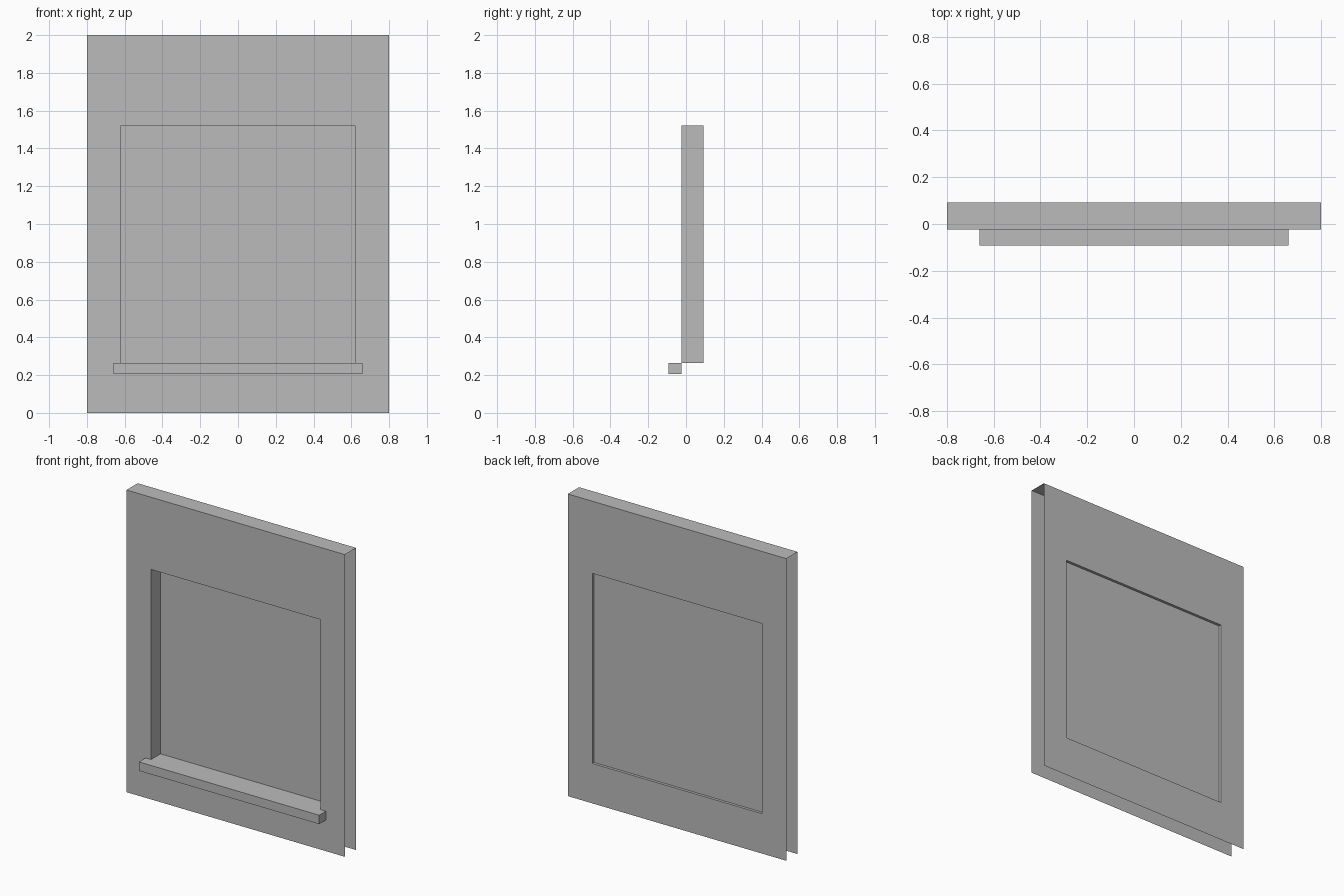
import bpy
import bmesh
from mathutils import Vector

if "Cube" in bpy.data.objects:
    bpy.data.objects.remove(bpy.data.objects["Cube"])

FRONT, BACK, PANE, SILL = -0.024, 0.093, 0.075, -0.093
OUTER = (-0.8, 0.8, 0.0, 2.0)          # x0, x1, z0, z1
OPENING = (-0.62, 0.62, 0.264, 1.522)
SILL_RECT = (-0.66, 0.66, 0.205, 0.264)

grey = bpy.data.materials.new("plain_grey")
grey.diffuse_color = (0.5, 0.5, 0.5, 1.0)
grey.use_nodes = True
grey.node_tree.nodes["Principled BSDF"].inputs["Base Color"].default_value = grey.diffuse_color


def finish(bm, name):
    mesh = bpy.data.meshes.new(name)
    bm.to_mesh(mesh)
    bm.free()
    mesh.materials.append(grey)
    obj = bpy.data.objects.new(name, mesh)
    bpy.context.collection.objects.link(obj)
    return obj


def loop(bm, rect, y):
    """Rectangle of vertices in the xz plane, anticlockwise seen from the front."""
    x0, x1, z0, z1 = rect
    return [bm.verts.new((x, y, z)) for x, z in ((x0, z0), (x1, z0), (x1, z1), (x0, z1))]


def band(bm, a, b, toward):
    """Four quads joining two loops; toward(centre) gives the facing direction."""
    for i in range(4):
        j = (i + 1) % 4
        face = bm.faces.new((a[i], a[j], b[j], b[i]))
        face.normal_update()
        if face.normal.dot(toward(face.calc_center_median())) < 0:
            face.normal_flip()


# Wall: front and back skins, window reveal and top cap; sides and bottom stay open
bm = bmesh.new()
outer_f, outer_b = loop(bm, OUTER, FRONT), loop(bm, OUTER, BACK)
inner_f, inner_b = loop(bm, OPENING, FRONT), loop(bm, OPENING, BACK)
middle = Vector((0, (FRONT + BACK) / 2, (OPENING[2] + OPENING[3]) / 2))
band(bm, outer_f, inner_f, lambda c: Vector((0, -1, 0)))
band(bm, outer_b, inner_b, lambda c: Vector((0, 1, 0)))
band(bm, inner_f, inner_b, lambda c: middle - c)
bm.faces.new((outer_f[3], outer_f[2], outer_b[2], outer_b[3]))
finish(bm, "wall")

# Window pane: single sheet set near the back of the reveal
bm = bmesh.new()
bm.faces.new(loop(bm, OPENING, PANE))
finish(bm, "window_pane")

# Window sill: box standing out from the front skin
bm = bmesh.new()
x0, x1, z0, z1 = SILL_RECT
bmesh.ops.create_cube(bm, size=1.0)
bmesh.ops.scale(bm, vec=(x1 - x0, FRONT - SILL, z1 - z0), verts=bm.verts)
bmesh.ops.translate(bm, vec=(0, (FRONT + SILL) / 2, (z0 + z1) / 2), verts=bm.verts)
bm.normal_update()
bmesh.ops.delete(bm, geom=[f for f in bm.faces if f.normal.y > 0.5], context='FACES_ONLY')
finish(bm, "window_sill")
